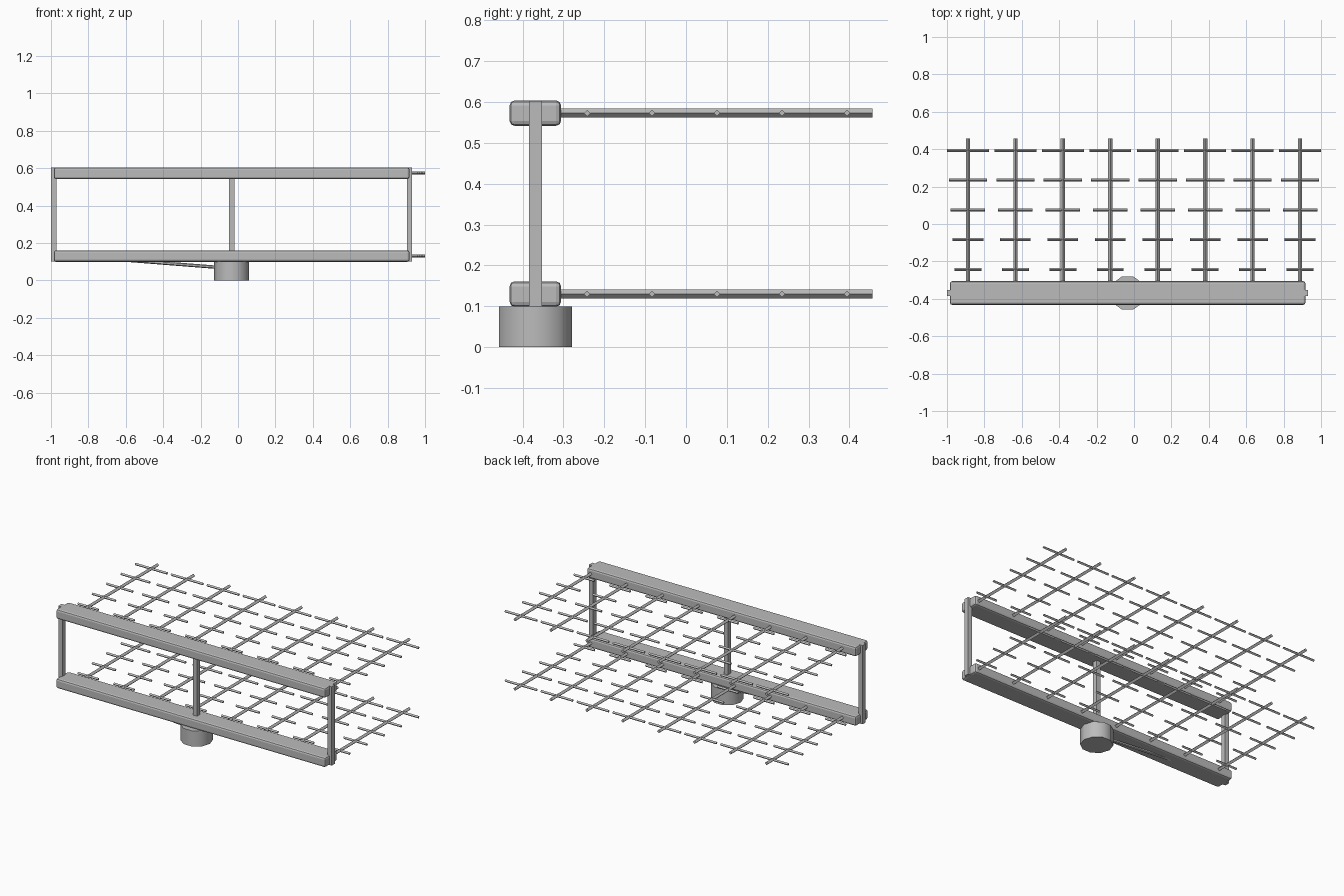
import bpy
import math
from mathutils import Vector

if "Cube" in bpy.data.objects:
    bpy.data.objects.remove(bpy.data.objects["Cube"])

grey = bpy.data.materials.new("metal grey")
grey.diffuse_color = (0.5, 0.5, 0.5, 1)
grey.use_nodes = True
grey.node_tree.nodes["Principled BSDF"].inputs["Base Color"].default_value = grey.diffuse_color

BEAM_Y = -0.369
MID_X = -0.034
LEVELS = {"lower": 0.13, "upper": 0.573}


def box(name, lo, hi, bevel=0.0):
    lo, hi = Vector(lo), Vector(hi)
    bpy.ops.mesh.primitive_cube_add(size=1, location=(lo + hi) / 2)
    ob = bpy.context.object
    ob.name = name
    ob.scale = hi - lo
    bpy.ops.object.transform_apply(location=False, rotation=False, scale=True)
    ob.data.materials.append(grey)
    if bevel:
        mod = ob.modifiers.new("soft_edges", 'BEVEL')
        mod.width = bevel
        mod.segments = 2
    return ob


def rod(name, a, b, radius, sides, twist=0.0):
    a, b = Vector(a), Vector(b)
    d = b - a
    bpy.ops.mesh.primitive_cylinder_add(vertices=sides, radius=radius, depth=d.length)
    ob = bpy.context.object
    ob.name = name
    # shape is stood along z, then turned onto the line from a to b
    turn = d.to_track_quat('Z', 'Y').to_matrix().to_4x4()
    ob.data.transform(turn)
    ob.location = (a + b) / 2
    ob.data.materials.append(grey)
    return ob


# round base, ten sides with a corner on +x
bpy.ops.mesh.primitive_cylinder_add(vertices=10, radius=0.094, depth=0.1,
                                    location=(MID_X, BEAM_Y, 0.05))
base = bpy.context.object
base.name = "round_base"
base.rotation_euler.z = math.pi / 2
base.data.materials.append(grey)
bpy.ops.object.shade_smooth_by_angle(angle=math.radians(40))

# slim brace from the base up into the lower beam
rod("base_brace", (MID_X, BEAM_Y, 0.064), (-0.66, BEAM_Y, 0.113), 0.009, 6)

# long beams
for level, z in LEVELS.items():
    box(level + "_beam", (-0.985, -0.432, z - 0.031), (0.917, -0.306, z + 0.031), 0.012)

# upright posts
for side, x in (("left", -0.985), ("middle", MID_X), ("right", 0.917)):
    box(side + "_post", (x - 0.0145, -0.385, 0.1), (x + 0.0145, -0.353, 0.603))

# arms with cross bars that grow longer away from the beam
for level, z in LEVELS.items():
    for i in range(8):
        x = (i - 3.5) * 0.2537
        rod(f"{level}_arm_{i + 1}", (x, -0.34, z), (x, 0.457, z), 0.0112, 4)
        for j in range(5):
            y = -0.242 + 0.159 * j
            half = 0.072 + 0.01 * j
            rod(f"{level}_cross_bar_{i + 1}_{j + 1}", (x - half, y, z), (x + half, y, z),
                0.008, 4)
